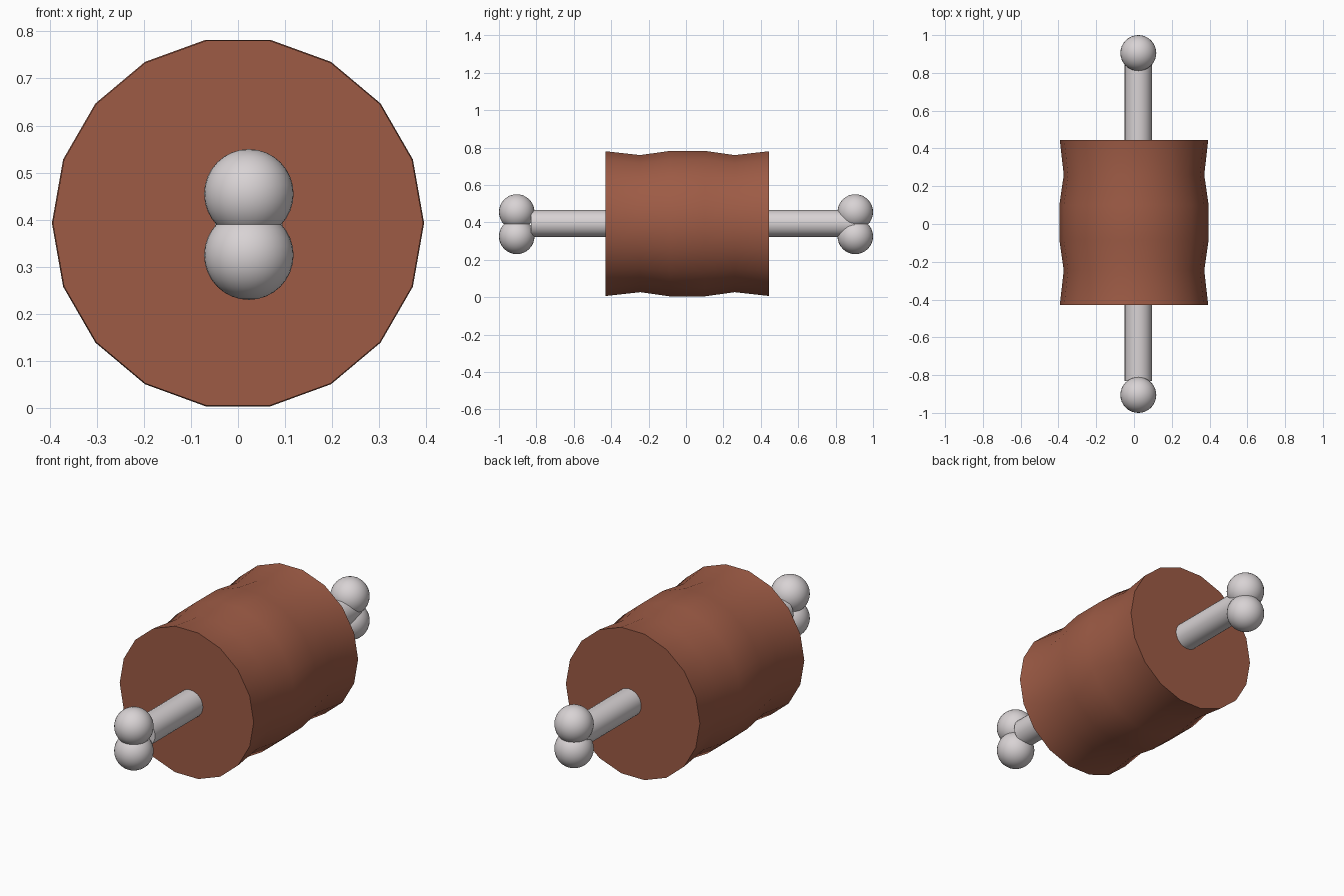
import bpy, bmesh, math

if "Cube" in bpy.data.objects:
    bpy.data.objects.remove(bpy.data.objects["Cube"])


def material(name, rgb):
    m = bpy.data.materials.new(name)
    m.diffuse_color = (*rgb, 1)
    m.use_nodes = True
    m.node_tree.nodes["Principled BSDF"].inputs["Base Color"].default_value = m.diffuse_color
    return m


MEAT = material("roast_brown", (0.34, 0.105, 0.06))
BONE = material("bone_white", (0.69, 0.65, 0.66))


def finish(obj, name, mat, angle=40):
    obj.name = name
    obj.data.materials.append(mat)
    bpy.ops.object.select_all(action='DESELECT')
    obj.select_set(True)
    bpy.context.view_layer.objects.active = obj
    bpy.ops.object.shade_smooth_by_angle(angle=math.radians(angle))


# Meat: 18-sided barrel along y, pinched at two places
SIDES, CZ = 18, 0.393
profile = [(-0.43, 0.393), (-0.245, 0.372), (-0.085, 0.395),
           (0.10, 0.395), (0.26, 0.372), (0.445, 0.393)]
bm = bmesh.new()
rings = []
for y, r in profile:
    angles = [2 * math.pi * i / SIDES for i in range(SIDES)]
    rings.append([bm.verts.new((r * math.cos(a), y, CZ + r * math.sin(a))) for a in angles])
for a, b in zip(rings, rings[1:]):
    for i in range(SIDES):
        j = (i + 1) % SIDES
        bm.faces.new((a[i], a[j], b[j], b[i]))
bm.faces.new(rings[0])
bm.faces.new(rings[-1])
bmesh.ops.recalc_face_normals(bm, faces=bm.faces)
mesh = bpy.data.meshes.new("meat")
bm.to_mesh(mesh)
bm.free()
meat = bpy.data.objects.new("meat", mesh)
bpy.context.collection.objects.link(meat)
finish(meat, "meat", MEAT)

# Bone shaft running through the meat
BX, Y0, Y1 = 0.023, -0.83, 0.90
bpy.ops.mesh.primitive_cylinder_add(vertices=32, radius=0.072, depth=Y1 - Y0,
                                    location=(BX, (Y0 + Y1) / 2, 0.394),
                                    rotation=(math.pi / 2, 0, 0))
finish(bpy.context.object, "bone_shaft", BONE)

# Pair of knuckles on each bone end
for end, y in (("front", -0.905), ("back", 0.905)):
    for level, z in (("lower", 0.325), ("upper", 0.455)):
        bpy.ops.mesh.primitive_uv_sphere_add(segments=32, ring_count=16, radius=0.095,
                                             location=(BX, y, z))
        finish(bpy.context.object, f"{end}_{level}_knuckle", BONE)
